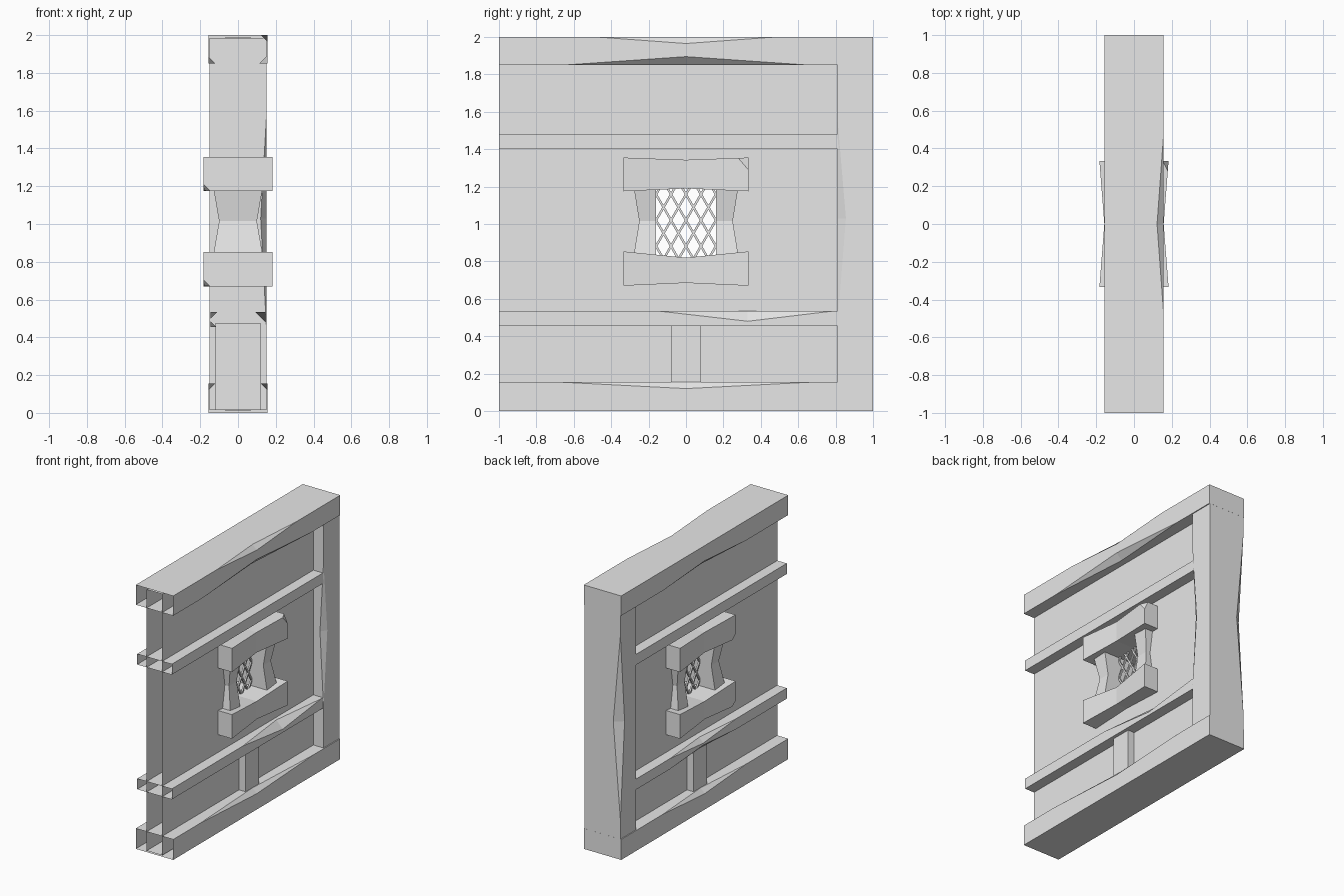
import bpy
import bmesh
from mathutils import Vector

if "Cube" in bpy.data.objects:
    bpy.data.objects.remove(bpy.data.objects["Cube"])

GREY = (0.8, 0.8, 0.8, 1)
mat = bpy.data.materials.new("plain grey")
mat.use_nodes = True
mat.diffuse_color = GREY
mat.node_tree.nodes["Principled BSDF"].inputs["Base Color"].default_value = GREY


def finish(name, bm):
    bmesh.ops.recalc_face_normals(bm, faces=bm.faces)
    mesh = bpy.data.meshes.new(name)
    bm.to_mesh(mesh)
    bm.free()
    obj = bpy.data.objects.new(name, mesh)
    mesh.materials.append(mat)
    bpy.context.collection.objects.link(obj)
    return obj


def box_mesh(lo, hi):
    bm = bmesh.new()
    bmesh.ops.create_cube(bm, size=1)
    for v in bm.verts:
        v.co = [(a + b) / 2 + c * (b - a) for a, b, c in zip(lo, hi, v.co)]
    return bm


def box(name, lo, hi):
    return finish(name, box_mesh(lo, hi))


def subtract(obj, cutter):
    mod = obj.modifiers.new("cut", "BOOLEAN")
    mod.operation = "DIFFERENCE"
    mod.solver = "EXACT"
    mod.object = cutter
    bpy.context.view_layer.objects.active = obj
    bpy.ops.object.modifier_apply(modifier=mod.name)
    bpy.data.objects.remove(cutter)


def chip(obj, axis, span, peak, corner, depth):
    """Knock a shallow wedge out of an edge running along the given axis.
    corner: the edge's other two coordinates; depth: signed inward steps."""
    def point(along, u, v):
        co = [u, v]
        co.insert(axis, along)
        return Vector(co)
    (u, v), (du, dv) = corner, depth
    a, b = point(span[0], u, v), point(span[1], u, v)
    p, q = point(peak, u + du, v), point(peak, u, v + dv)
    m = (p + q) / 2
    bm = bmesh.new()
    for co in (p * 2 - q, q * 2 - p, a * 2 - m, b * 2 - m):
        bm.verts.new(co)
    bmesh.ops.convex_hull(bm, input=bm.verts)
    subtract(obj, finish("chip_cutter", bm))


def open_front(obj):
    """Remove the cap at the front end, leaving a hollow section."""
    bm = bmesh.new()
    bm.from_mesh(obj.data)
    caps = [f for f in bm.faces if f.normal.y < -0.99 and f.calc_center_median().y < -0.99]
    bmesh.ops.delete(bm, geom=caps, context="FACES_ONLY")
    bm.to_mesh(obj.data)
    bm.free()


def pinched(name, lo, hi, axis, mid_lo, mid_hi, cuts=()):
    """Box with a narrower ring halfway along one axis and cut-off corners."""
    bm = box_mesh(lo, hi)
    long_edges = [e for e in bm.edges
                  if abs((e.verts[0].co - e.verts[1].co)[axis]) > 0.01]
    ring = bmesh.ops.subdivide_edges(bm, edges=long_edges, cuts=1, use_grid_fill=True)
    for v in [g for g in ring["geom_inner"] if isinstance(g, bmesh.types.BMVert)]:
        for i in range(3):
            if i != axis:
                v.co[i] = mid_lo[i] if v.co[i] < (lo[i] + hi[i]) / 2 else mid_hi[i]
    for signs, size in cuts:
        corner = Vector([h if s > 0 else l for s, l, h in zip(signs, lo, hi)])
        normal = Vector([s / d for s, d in zip(signs, size)])
        at = corner - Vector((signs[0] * size[0], 0, 0))
        bmesh.ops.bisect_plane(bm, geom=bm.verts[:] + bm.edges[:] + bm.faces[:],
                               plane_co=at, plane_no=normal, clear_outer=True)
        bmesh.ops.holes_fill(bm, edges=[e for e in bm.edges if e.is_boundary])
    return finish(name, bm)


# Thin wall with a window opening
wall = box("wall_panel", (-0.065, -1, 0.01), (0.065, 0.9, 1.99))
subtract(wall, box("window_cutter", (-1, -0.2, 0.8), (1, 0.2, 1.22)))
open_front(wall)

# Top and bottom beams
W = 0.157
top_beam = box("top_beam", (-W, -1, 1.85), (W, 1, 2))
chip(top_beam, 1, (-0.48, 0.48), 0, (W, 2), (-0.035, -0.035))
chip(top_beam, 1, (-0.65, 0.65), 0, (W, 1.85), (-0.045, 0.045))
chip(top_beam, 1, (-0.5, 0.5), 0, (-W, 1.85), (0.035, 0.035))
bottom_beam = box("bottom_beam", (-W, -1, 0), (W, 1, 0.155))
chip(bottom_beam, 1, (-0.68, 0.68), 0, (W, 0.155), (-0.035, -0.035))
chip(bottom_beam, 1, (-0.5, 0.5), 0, (-W, 0.155), (0.035, -0.035))

# Horizontal rails
R = 0.145
upper_rail = box("upper_rail", (-R, -1, 1.4), (R, 0.83, 1.48))
lower_rail = box("lower_rail", (-R, -1, 0.455), (R, 0.83, 0.535))
chip(lower_rail, 1, (-0.15, 0.79), 0.33, (R, 0.535), (-0.055, -0.055))
chip(lower_rail, 1, (-0.4, 0.4), 0, (-R, 0.535), (0.035, -0.035))
chip(lower_rail, 1, (-0.4, 0.4), 0, (-R, 0.455), (0.03, 0.03))
for part in (top_beam, bottom_beam, upper_rail, lower_rail):
    open_front(part)

# Upright post at the back end and short stud under the window
post = box("back_post", (-0.15, 0.81, 0.015), (0.15, 0.9995, 1.985))
chip(post, 2, (0.46, 1.56), 1.03, (0.15, 0.81), (-0.03, 0.045))
chip(post, 2, (0.3, 1.7), 1.03, (-0.15, 0.9995), (0.06, -0.05))
box("short_stud", (-0.12, -0.08, 0.015), (0.12, 0.08, 0.475))

# Window surround
pinched("window_lintel", (-0.183, -0.333, 1.175), (0.183, 0.333, 1.355), 1,
        (-0.157, 0, 1.19), (0.157, 0, 1.343),
        [((1, 1, 1), (0.03, 0.065, 0.065)), ((-1, -1, -1), (0.035, 0.04, 0.035))])
pinched("window_sill", (-0.183, -0.333, 0.67), (0.183, 0.333, 0.853), 1,
        (-0.157, 0, 0.685), (0.157, 0, 0.82),
        [((-1, -1, -1), (0.035, 0.04, 0.035))])
for side, name in ((-1, "front_jamb"), (1, "back_jamb")):
    ends = sorted((side * 0.16, side * 0.28))
    mids = sorted((side * 0.16, side * 0.25))
    pinched(name, (-0.132, ends[0], 0.83), (0.132, ends[1], 1.2), 2,
            (-0.1, mids[0], 0), (0.1, mids[1], 0))

# Diagonal window lattice
Z0, Z1, SLOPE, T = 0.81, 1.21, 1.73, 0.006
for lean in (-1, 1):
    for i in range(-4, 5):
        ends = []
        for z in (Z0, Z1):
            y = i * 0.08 + lean * (z - 1.02) / SLOPE
            yc = max(-0.18, min(0.18, y))
            ends.append(Vector((0, yc, z + lean * (yc - y) * SLOPE)))
        along = ends[1] - ends[0]
        if along.z < 0.05:
            continue
        side = Vector((0, along.z, -along.y)).normalized() * T
        bm = bmesh.new()
        for end in ends:
            for s in (-1, 1):
                for x in (-T, T):
                    bm.verts.new(end + side * s + Vector((x, 0, 0)))
        bmesh.ops.convex_hull(bm, input=bm.verts)
        finish("lattice_bar", bm)
